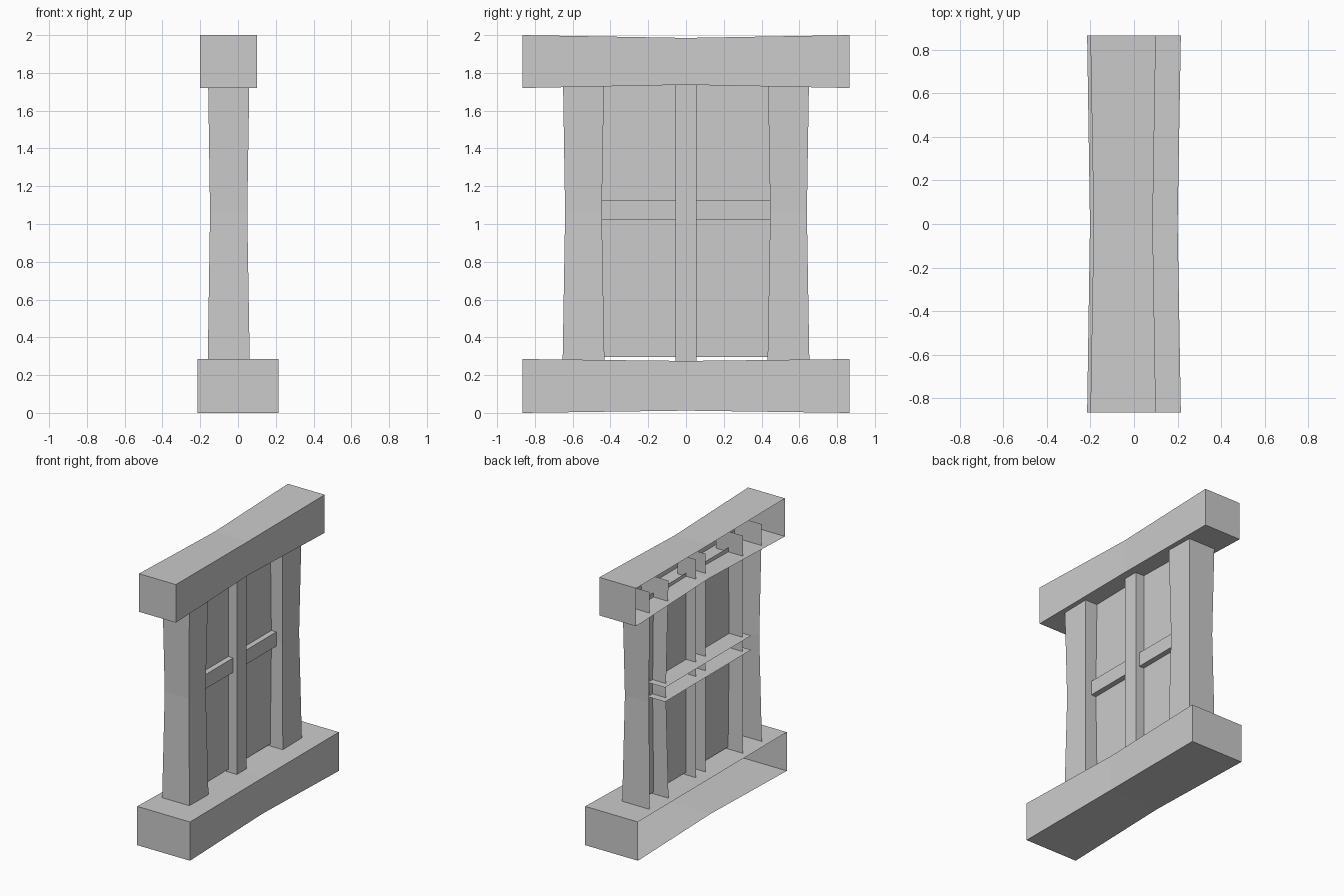
import bpy, bmesh

if "Cube" in bpy.data.objects:
    bpy.data.objects.remove(bpy.data.objects["Cube"])

def channel(name, axis, sections, caps=False):
    """Loft an open-backed (-x side) channel; sections are (t, x_back, x_front, low, high)."""
    bm = bmesh.new()
    rings = []
    for t, xb, xf, lo, hi in sections:
        ring = []
        for x, s in ((xb, lo), (xf, lo), (xf, hi), (xb, hi)):
            ring.append(bm.verts.new((x, t, s) if axis == 'y' else (x, s, t)))
        rings.append(ring)
    for a, b in zip(rings, rings[1:]):
        for i in range(3):
            f = (a[i], a[i + 1], b[i + 1], b[i])
            bm.faces.new(f if axis == 'z' else f[::-1])
    if caps:
        bm.faces.new(rings[0] if axis == 'y' else rings[0][::-1])
        bm.faces.new(rings[-1][::-1] if axis == 'y' else rings[-1])
    me = bpy.data.meshes.new(name)
    bm.to_mesh(me)
    bm.free()
    ob = bpy.data.objects.new(name, me)
    bpy.context.collection.objects.link(ob)
    return ob

# Sill and lintel: pinched at mid length, open against the wall
channel("sill", 'y', [(-0.865, -0.215, 0.215, 0.0, 0.285),
                      (0, -0.202, 0.2, 0.012, 0.275),
                      (0.865, -0.215, 0.215, 0.0, 0.285)], caps=True)
channel("lintel", 'y', [(-0.865, -0.2, 0.1, 1.72, 2.0),
                        (0, -0.185, 0.086, 1.737, 1.985),
                        (0.865, -0.2, 0.1, 1.72, 2.0)], caps=True)

# Side posts: waisted at mid height, tops run up into the lintel
for label, s in (("left", -1), ("right", 1)):
    sec = []
    for z, xb, xf, inner, outer in ((0.28, -0.16, 0.062, 0.432, 0.653),
                                    (1.06, -0.148, 0.049, 0.446, 0.64),
                                    (1.88, -0.16, 0.062, 0.432, 0.653)):
        lo, hi = sorted((s * inner, s * outer))
        sec.append((z, xb, xf, lo, hi))
    channel(label + "_post", 'z', sec)

# Centre mullion and cross bar
channel("mullion", 'z', [(0.275, -0.12, 0.03, -0.056, 0.055),
                         (1.88, -0.12, 0.03, -0.056, 0.055)])
channel("cross_bar", 'y', [(-0.5, -0.18, 0.0, 1.02, 1.125),
                           (0.5, -0.18, 0.0, 1.02, 1.125)])

# Flat window pane
me = bpy.data.meshes.new("pane")
me.from_pydata([(-0.04, -0.48, 0.295), (-0.04, 0.48, 0.295),
                (-0.04, 0.48, 1.76), (-0.04, -0.48, 1.76)], [], [(0, 1, 2, 3)])
bpy.context.collection.objects.link(bpy.data.objects.new("pane", me))
